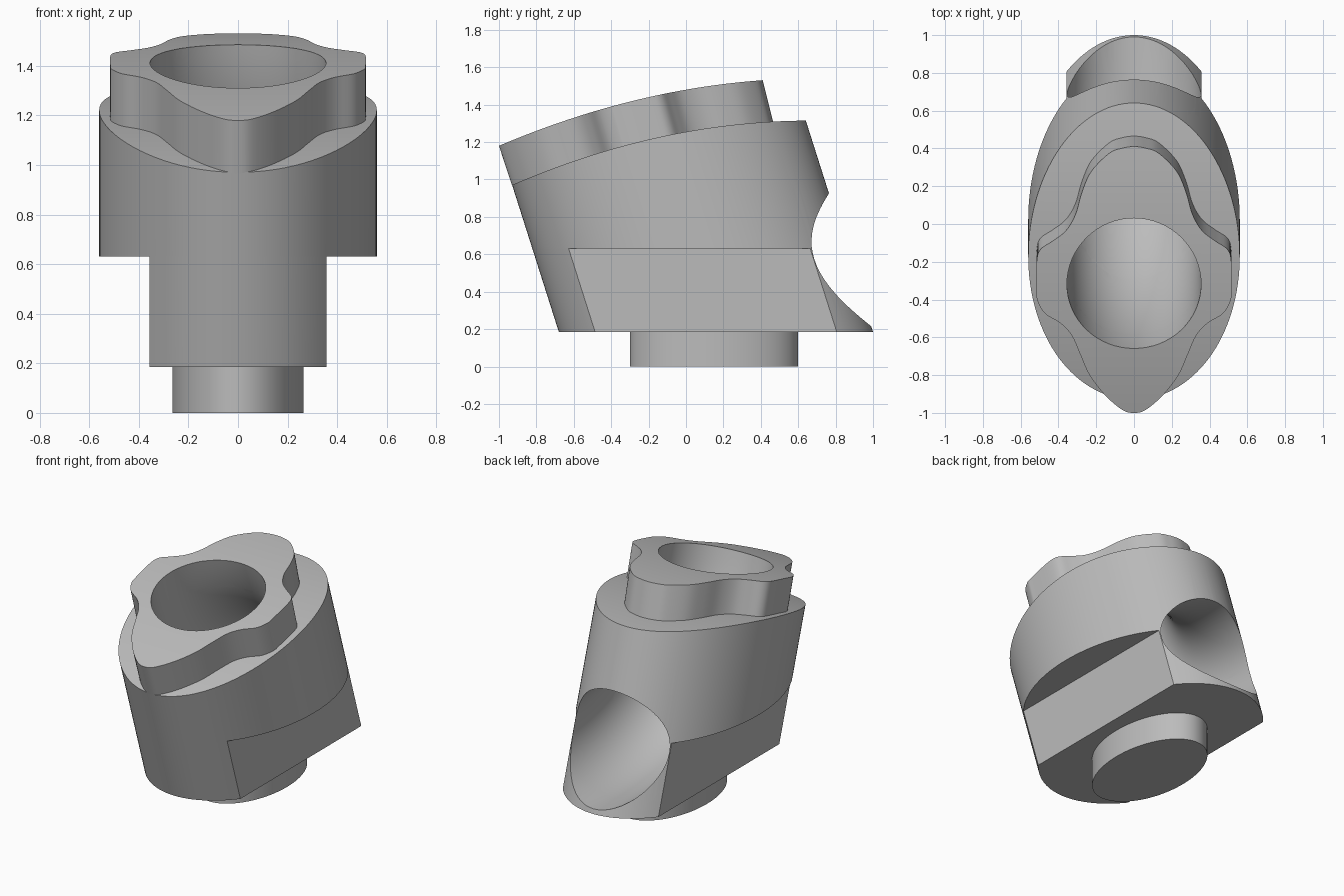
import bpy, bmesh, math
from mathutils import Vector

if "Cube" in bpy.data.objects:
    bpy.data.objects.remove(bpy.data.objects["Cube"])

grey = bpy.data.materials.new("plain_grey")
grey.use_nodes = True
grey.diffuse_color = (0.5, 0.5, 0.5, 1)
grey.node_tree.nodes["Principled BSDF"].inputs["Base Color"].default_value = (0.5, 0.5, 0.5, 1)

LEAN = 0.318            # rearward drift of the leaning walls per unit of height
BASE = 0.185            # underside of the lower block
STEP = 0.63             # underside of the wide body
BLOCK_HALF = 0.358      # half width of the lower block
RX, RY, CY = 0.56, 0.84, 0.16
BORE = 0.355


def flange_top(y):
    return 1.48 + 0.175 * y - 0.125 * y * y


def body_top(y):
    return 1.255 + 0.18 * y - 0.1355 * y * y


def finish(name, bm):
    bmesh.ops.remove_doubles(bm, verts=bm.verts, dist=1e-5)
    bmesh.ops.recalc_face_normals(bm, faces=bm.faces)
    mesh = bpy.data.meshes.new(name)
    bm.to_mesh(mesh)
    bm.free()
    mesh.materials.append(grey)
    ob = bpy.data.objects.new(name, mesh)
    bpy.context.collection.objects.link(ob)
    return ob


def meet(y0, zref, lean, surface):
    """Follow a leaning wall line until it meets the surface z = surface(y)."""
    z = zref
    for _ in range(30):
        z = surface(y0 - lean * (z - zref))
    return y0 - lean * (z - zref), z


def leaning_solid(name, stations, low, high, lean, zref):
    """Symmetric solid from (half width, y) stations; lean and zref depend on y."""
    bm = bmesh.new()
    rows = []
    for hw, y0 in stations:
        yb, zb = meet(y0, zref(y0), lean(y0), low)
        yt, zt = meet(y0, zref(y0), lean(y0), high)
        rows.append([bm.verts.new(p) for p in
                     ((-hw, yb, zb), (hw, yb, zb), (hw, yt, zt), (-hw, yt, zt))])
    for a, b in zip(rows, rows[1:]):
        for i in range(4):
            j = (i + 1) % 4
            bm.faces.new((a[i], a[j], b[j], b[i]))
    return finish(name, bm)


def ellipse(rx, ry, cy, limit=9.0, steps=64):
    angles = [math.pi * i / steps for i in range(steps + 1)]
    if limit < rx:
        corner = math.asin(limit / rx)
        angles = sorted(angles + [corner, math.pi - corner])
    return [(min(max(rx * math.sin(a), 0), limit), cy - ry * math.cos(a)) for a in angles]


def smooth_path(points, steps=5):
    """Catmull-Rom through half-outline points that start and end on the mirror line."""
    pts = [Vector(p) for p in points]
    ext = [Vector((-pts[1].x, pts[1].y))] + pts + [Vector((-pts[-2].x, pts[-2].y))]
    out = []
    for a, b, c, d in zip(ext, ext[1:], ext[2:], ext[3:]):
        for k in range(steps):
            t = k / steps
            p = 0.5 * (2 * b + (c - a) * t + (2 * a - 5 * b + 4 * c - d) * t ** 2
                       + (3 * b - a - 3 * c + d) * t ** 3)
            out.append((max(p.x, 0), p.y))
    return out + [tuple(pts[-1])]


# Base spigot, lower block and wide leaning body
spigot = leaning_solid("base_spigot", ellipse(0.265, 0.45, 0.15),
                       lambda y: 0.0, lambda y: BASE, lambda y: 0.0, lambda y: 0.0)
block = leaning_solid("lower_block", ellipse(RX, RY, CY, BLOCK_HALF),
                      lambda y: BASE, lambda y: STEP, lambda y: LEAN, lambda y: BASE)
body = leaning_solid("main_body", ellipse(RX, RY, CY),
                     lambda y: STEP, body_top, lambda y: LEAN, lambda y: BASE)

# Waisted mounting flange with a curved top
outline = [(0, -1), (0.06, -0.985), (0.15, -0.91), (0.235, -0.8), (0.285, -0.69),
           (0.33, -0.59), (0.39, -0.525), (0.47, -0.475), (0.51, -0.41), (0.515, -0.36),
           (0.515, -0.2), (0.495, -0.135), (0.43, -0.09), (0.36, -0.035), (0.31, 0.05),
           (0.275, 0.17), (0.225, 0.28), (0.13, 0.375), (0.06, 0.402), (0, 0.41)]
flange = leaning_solid("top_flange", smooth_path(outline),
                       lambda y: body_top(y) - 0.004, flange_top,
                       lambda y: 0.273 - 0.057 * y, flange_top)

# Curved bore from the top of the flange to the back
ctrl = [Vector(p) for p in ((0, -0.315, 1.4), (0, -0.13, 0.8), (0, 0.2, 0.57), (0, 0.8, 0.57))]


def bore_point(t):
    s = 1 - t
    pos = ctrl[0] * s ** 3 + ctrl[1] * 3 * s * s * t + ctrl[2] * 3 * s * t * t + ctrl[3] * t ** 3
    tan = (ctrl[1] - ctrl[0]) * s * s + (ctrl[2] - ctrl[1]) * 2 * s * t + (ctrl[3] - ctrl[2]) * t * t
    return pos, tan.normalized()


path = [bore_point(i / 28) for i in range(29)]
path = ([(path[0][0] - path[0][1] * 0.5, path[0][1])] + path
        + [(path[-1][0] + path[-1][1] * 0.6, path[-1][1])])
bm = bmesh.new()
rings = []
SIDES = 64
for pos, tan in path:
    across = Vector((1, 0, 0))
    up = across.cross(tan)
    rings.append([bm.verts.new(pos + BORE * (across * math.cos(a) + up * math.sin(a)))
                  for a in (2 * math.pi * k / SIDES for k in range(SIDES))])
for a, b in zip(rings, rings[1:]):
    for k in range(SIDES):
        n = (k + 1) % SIDES
        bm.faces.new((a[k], a[n], b[n], b[k]))
bm.faces.new(rings[0])
bm.faces.new(rings[-1])
cutter = finish("bore_cutter", bm)
cutter.hide_render = True

# Cut the bore, then shade smooth with sharp edges kept
for ob in (spigot, block, body, flange):
    bpy.ops.object.select_all(action="DESELECT")
    ob.select_set(True)
    bpy.context.view_layer.objects.active = ob
    if ob is not spigot:
        mod = ob.modifiers.new("bore", "BOOLEAN")
        mod.operation = "DIFFERENCE"
        mod.solver = "EXACT"
        mod.object = cutter
        bpy.ops.object.modifier_apply(modifier=mod.name)
    bpy.ops.object.shade_smooth_by_angle(angle=math.radians(30))
bpy.data.objects.remove(cutter)
